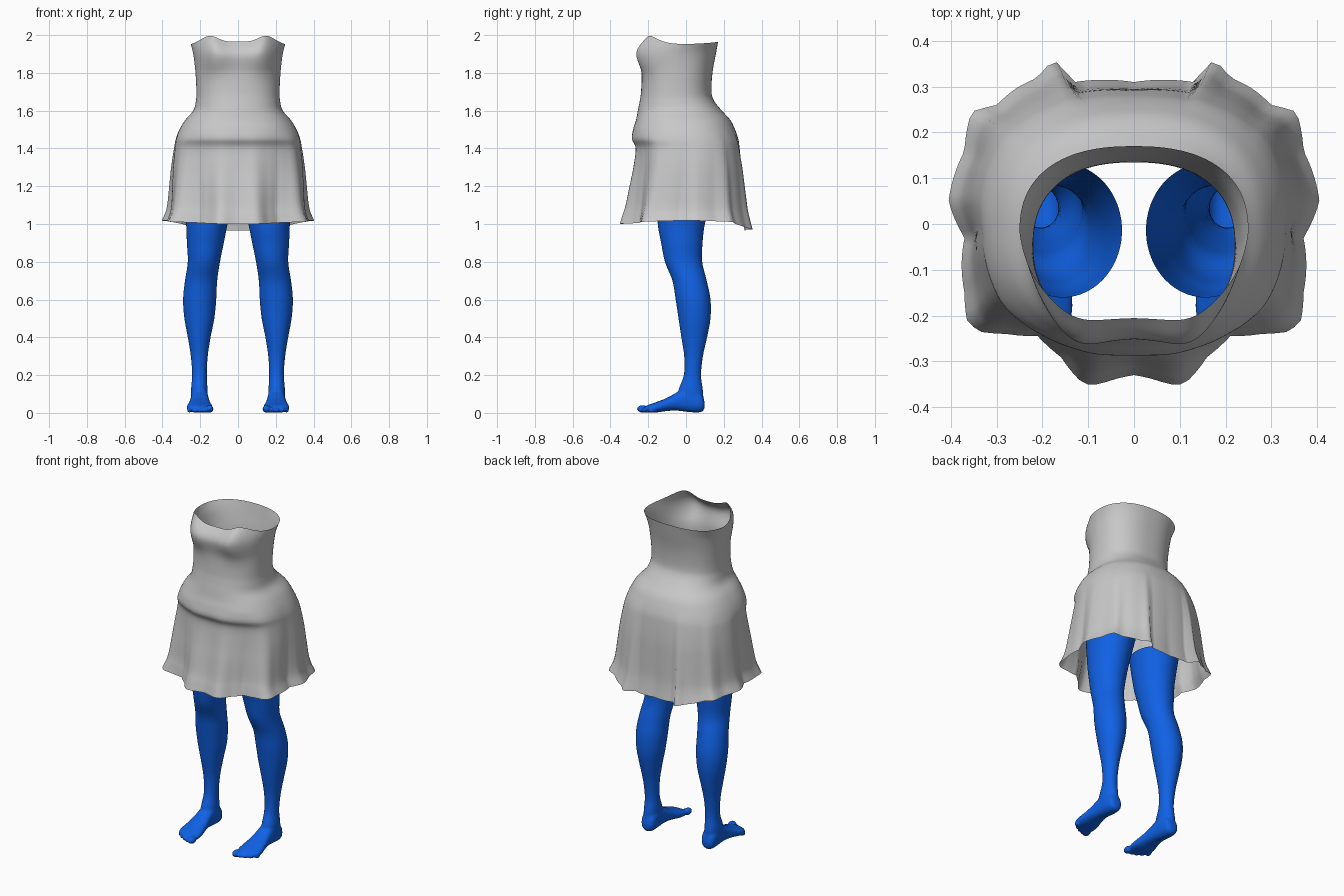
import bpy
import bmesh
import math
from mathutils import Vector

cube = bpy.data.objects.get("Cube")
if cube:
    bpy.data.objects.remove(cube, do_unlink=True)


def make_material(name, colour):
    mat = bpy.data.materials.new(name)
    mat.use_nodes = True
    mat.diffuse_color = (*colour, 1)
    bsdf = mat.node_tree.nodes["Principled BSDF"]
    bsdf.inputs["Base Color"].default_value = (*colour, 1)
    bsdf.inputs["Roughness"].default_value = 0.7
    return mat


def smooth_rows(rows, steps):
    """Catmull-Rom interpolation between rows of section values."""
    out = []
    for i in range(len(rows) - 1):
        a, b, c, d = (rows[max(0, min(len(rows) - 1, i + k))] for k in (-1, 0, 1, 2))
        for s in range(steps):
            t = s / steps
            out.append([q + 0.5 * t * (r - p + t * (2 * p - 5 * q + 4 * r - e + t * (3 * (q - r) + e - p)))
                        for p, q, r, e in zip(a, b, c, d)])
    out.append(list(rows[-1]))
    return out


def loft(bm, rings, capped):
    """Skin a stack of closed rings of points."""
    rows = [[bm.verts.new(p) for p in ring] for ring in rings]
    n = len(rows[0])
    for low, high in zip(rows, rows[1:]):
        for i in range(n):
            j = (i + 1) % n
            bm.faces.new((low[i], low[j], high[j], high[i]))
    if capped:
        bm.faces.new(rows[0])
        bm.faces.new(rows[-1])
    bmesh.ops.recalc_face_normals(bm, faces=bm.faces)


def make_object(name, bm, mat):
    mesh = bpy.data.meshes.new(name)
    bm.to_mesh(mesh)
    bm.free()
    obj = bpy.data.objects.new(name, mesh)
    bpy.context.collection.objects.link(obj)
    mesh.materials.append(mat)
    mesh.shade_smooth()
    return obj


def hump(value, centre, width):
    return math.exp(-((value - centre) / width) ** 2)


def clamp(v):
    return max(0.0, min(1.0, v))


grey = make_material("dress grey", (0.58, 0.58, 0.58))
blue = make_material("leg blue", (0.005, 0.12, 0.78))

# Dress sections: height, half width, front y, back y
DRESS = [
    (1.0, 0.405, -0.35, 0.35), (1.05, 0.385, -0.335, 0.335), (1.1, 0.375, -0.32, 0.325),
    (1.2, 0.365, -0.30, 0.315), (1.3, 0.355, -0.28, 0.305), (1.4, 0.34, -0.268, 0.29),
    (1.45, 0.33, -0.288, 0.28), (1.5, 0.31, -0.28, 0.26), (1.55, 0.28, -0.265, 0.235),
    (1.6, 0.237, -0.255, 0.19), (1.65, 0.223, -0.245, 0.15), (1.7, 0.22, -0.238, 0.135),
    (1.8, 0.225, -0.235, 0.14), (1.9, 0.236, -0.25, 0.158), (1.965, 0.25, -0.205, 0.17),
]
# Right half of the pleated hem outline, front centre to back centre
HEM = [
    (0, -0.33), (0.03, -0.335), (0.08, -0.35), (0.11, -0.35), (0.16, -0.29), (0.21, -0.245),
    (0.28, -0.24), (0.34, -0.235), (0.365, -0.21), (0.37, -0.15), (0.37, -0.03), (0.405, 0.05),
    (0.37, 0.16), (0.355, 0.245), (0.30, 0.26), (0.26, 0.295), (0.21, 0.32), (0.18, 0.355),
    (0.155, 0.35), (0.13, 0.31), (0, 0.31),
]
hem_polar = [(math.atan2(y / 0.35, x / 0.405), math.hypot(x / 0.405, y / 0.35)) for x, y in HEM]


def hem_radius(angle):
    for (a0, r0), (a1, r1) in zip(hem_polar, hem_polar[1:]):
        if angle <= a1 + 1e-6:
            return r0 + (r1 - r0) * clamp((angle - a0) / (a1 - a0))
    return hem_polar[-1][1]


def dress_ring(row, count=128):
    z, half, front, back = row
    pleat = clamp((1.5 - z) / 0.5)
    upper = clamp((z - 1.6) / 0.3)
    bust = hump(z, 1.9, 0.09)
    rim = clamp((z - 1.84) / 0.125)
    low = clamp((1.12 - z) / 0.12)
    ring = []
    for i in range(count):
        t = math.tau * i / count
        c, s = math.cos(t), math.sin(t)
        power = 2.4
        round_r = (abs(c) ** power + abs(s) ** power) ** (-1 / power)
        r = round_r + (hem_radius(math.atan2(s, abs(c))) - round_r) * pleat
        x = half * r * c * (1 - 0.1 * upper * max(0, -s))
        y = (front + back) / 2 + (back - front) / 2 * r * s
        # Bust lobes and the dipped neckline
        face = clamp(-s * 2)
        lobe = hump(abs(x), 0.13, 0.07) * face
        y -= 0.032 * bust * lobe
        height = z + rim * (0.036 * hump(abs(x), 0.15, 0.06) * face - 0.012 * c * c)
        # Hem rises at the sides and dips at the back
        height += low * (0.018 * c * c - 0.035 * clamp(s * 3 - 1.9))
        ring.append((x, y, height))
    return ring


bm = bmesh.new()
loft(bm, [dress_ring(row) for row in smooth_rows(DRESS, 5)], False)
dress = make_object("dress", bm, grey)

# Leg sections: height, inner x, outer x, front y, back y
LEG = [
    (0.05, 0.162, 0.248, -0.04, 0.092), (0.12, 0.161, 0.249, -0.04, 0.09),
    (0.2, 0.165, 0.243, -0.012, 0.08), (0.3, 0.16, 0.25, -0.01, 0.09),
    (0.4, 0.145, 0.266, -0.025, 0.112), (0.5, 0.125, 0.284, -0.04, 0.13),
    (0.6, 0.115, 0.291, -0.055, 0.13), (0.7, 0.11, 0.281, -0.072, 0.11),
    (0.8, 0.095, 0.266, -0.112, 0.086), (0.9, 0.075, 0.271, -0.132, 0.088),
    (1.0, 0.055, 0.275, -0.15, 0.10), (1.18, 0.02, 0.29, -0.163, 0.14),
]
# Foot sections: y, centre x, half width, sole height, top height
FOOT = [
    (0.098, 0.203, 0.02, 0.025, 0.06), (0.085, 0.203, 0.038, 0.006, 0.10),
    (0.05, 0.203, 0.045, 0.002, 0.13), (0, 0.203, 0.046, 0.006, 0.135),
    (-0.05, 0.203, 0.05, 0.012, 0.108), (-0.1, 0.203, 0.058, 0.01, 0.08),
    (-0.15, 0.203, 0.068, 0.003, 0.06), (-0.19, 0.2, 0.067, 0.003, 0.046),
    (-0.215, 0.19, 0.05, 0.006, 0.036),
]


def oval(count=40, power=1.0):
    for i in range(count):
        t = math.tau * i / count
        c, s = math.cos(t), math.sin(t)
        yield math.copysign(abs(c) ** power, c), math.copysign(abs(s) ** power, s)


bm = bmesh.new()
loft(bm, [[((a + b) / 2 + (b - a) / 2 * c, (f + k) / 2 + (k - f) / 2 * s, z) for c, s in oval()]
          for z, a, b, f, k in smooth_rows(LEG, 4)], True)
loft(bm, [[(x + w * c, y, (lo + hi) / 2 + (hi - lo) / 2 * s) for c, s in oval(power=0.85)]
          for y, x, w, lo, hi in smooth_rows(FOOT, 4)], True)

# Toes, from the big toe outwards
for i in range(5):
    size = 0.021 if i == 0 else 0.0155 - 0.0008 * i
    ball = bmesh.ops.create_uvsphere(bm, u_segments=16, v_segments=10, radius=size)["verts"]
    centre = Vector((0.15 + 0.027 * i, -0.229 + 0.003 * i * i, size))
    for v in ball:
        v.co.y *= 1.5
        v.co += centre
leg = make_object("legs", bm, blue)

# Fuse leg, foot and toes into one soft skin
fuse = leg.modifiers.new("fuse", "REMESH")
fuse.mode = "VOXEL"
fuse.voxel_size = 0.007
soften = leg.modifiers.new("soften", "SMOOTH")
soften.factor = 0.5
soften.iterations = 5
skin = bpy.data.meshes.new_from_object(leg.evaluated_get(bpy.context.evaluated_depsgraph_get()))
leg.modifiers.clear()

# Open the thigh at the top, hidden under the skirt
bm = bmesh.new()
bm.from_mesh(skin)
bmesh.ops.bisect_plane(bm, geom=bm.verts[:] + bm.edges[:] + bm.faces[:], plane_co=(0, 0, 1.15),
                       plane_no=(0, 0, 1), clear_outer=True)
bm.to_mesh(leg.data)
bm.free()
leg.data.shade_smooth()
leg.modifiers.new("mirror", "MIRROR").use_mirror_merge = False
